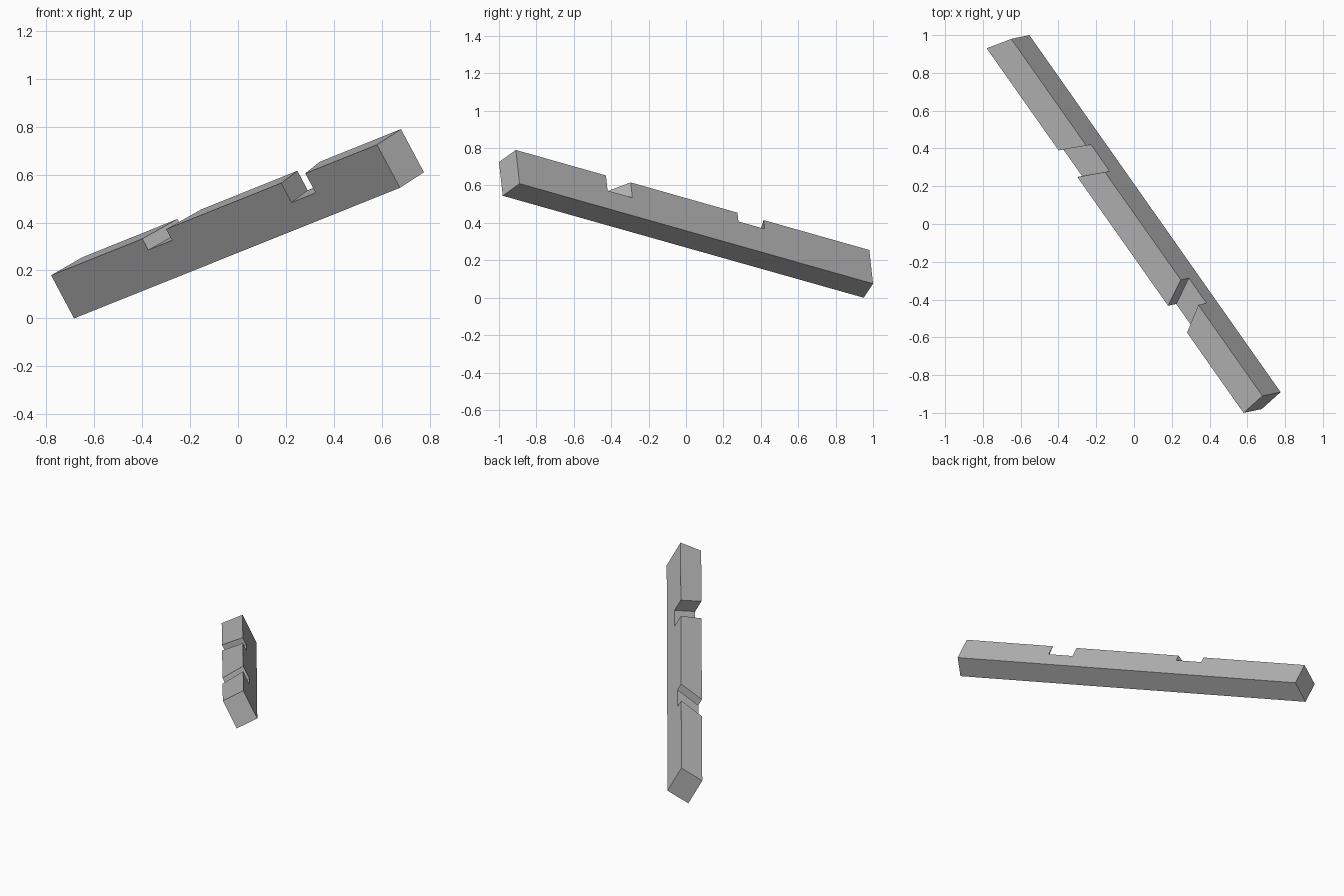
import bpy, bmesh
from mathutils import Vector

cube = bpy.data.objects.get("Cube")
if cube:
    bpy.data.objects.remove(cube, do_unlink=True)

# Plain grey material
grey = bpy.data.materials.new("plain grey")
grey.use_nodes = True
colour = (0.48, 0.48, 0.48, 1)
grey.diffuse_color = colour
grey.node_tree.nodes["Principled BSDF"].inputs["Base Color"].default_value = colour

# Beam: upper edge of each long side (near end, far end), and the drop to the lower edge
DROP = Vector((0.096, 0.02, -0.18))
FRONT_EDGE = (Vector((0.58, -1.0, 0.725)), Vector((-0.78, 0.93, 0.18)))
BACK_EDGE = (Vector((0.68, -0.91, 0.79)), Vector((-0.65, 0.98, 0.255)))

# Notches: (start, end, depth) as fractions of the beam's length and height
FRONT_NOTCHES = [(0.22, 0.294, 0.45), (0.647, 0.72, 0.26)]
BACK_NOTCHES = [(0.255, 0.325, 0.45), (0.627, 0.701, 0.26)]


def side_loop(bm, edge, notches):
    """Outline of one long side, stepping down into each notch."""
    outline = [(0, 0)]
    for start, end, depth in notches:
        outline += [(start, 0), (start, depth), (end, depth), (end, 0)]
    outline += [(1, 0), (1, 1), (0, 1)]
    return [bm.verts.new(edge[0].lerp(edge[1], s) + DROP * d) for s, d in outline]


bm = bmesh.new()
front = side_loop(bm, FRONT_EDGE, FRONT_NOTCHES)
back = side_loop(bm, BACK_EDGE, BACK_NOTCHES)
bm.faces.new(front)
bm.faces.new(reversed(back))
for i in range(len(front)):
    j = (i + 1) % len(front)
    bm.faces.new((front[j], front[i], back[i], back[j]))
bmesh.ops.recalc_face_normals(bm, faces=bm.faces)

mesh = bpy.data.meshes.new("notched_beam")
bm.to_mesh(mesh)
bm.free()
mesh.materials.append(grey)
beam = bpy.data.objects.new("notched_beam", mesh)
bpy.context.collection.objects.link(beam)
